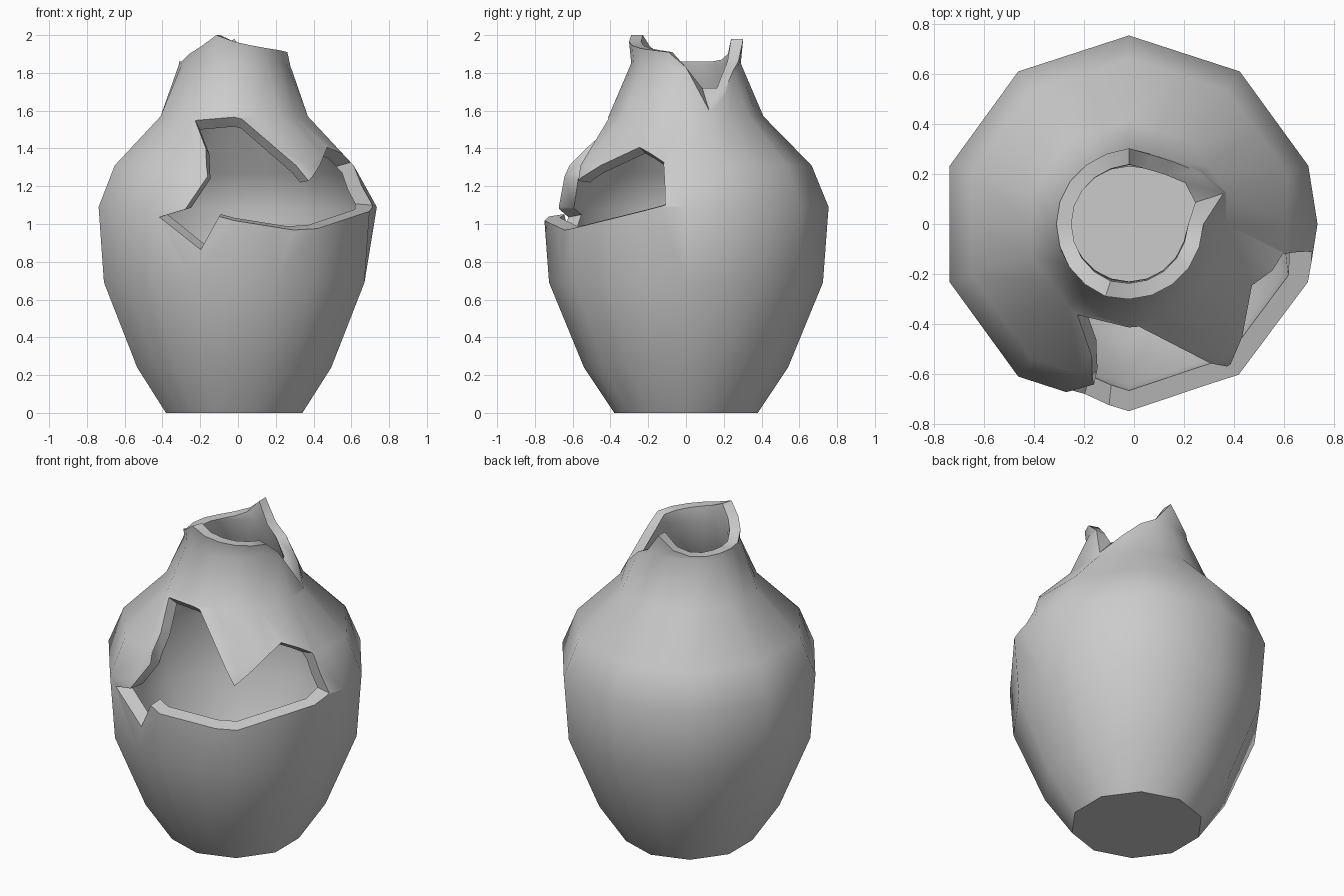
import bpy, bmesh, math
from mathutils import Vector

if "Cube" in bpy.data.objects:
    bpy.data.objects.remove(bpy.data.objects["Cube"])

CX = -0.02          # axis of the pot
N = 20              # ten flat sides, each split once for the jagged rim
OUTER = [(.38, 0), (.54, .24), (.725, .69), (.755, 1.09), (.665, 1.31), (.41, 1.57), (.29, 1.85), (.305, 2.0)]
INNER = [(.32, .07), (.465, .26), (.645, .70), (.67, 1.08), (.60, 1.27), (.35, 1.53), (.23, 1.85), (.24, 2.0)]
# Broken rim height every 18 degrees, starting at +x
RIM = [1.83, 1.60, 1.71, 1.81, 1.86, 1.98, 1.90, 1.87, 1.86, 1.86,
       1.86, 1.86, 1.90, 1.94, 2.0, 1.965, 1.945, 1.93, 1.92, 1.91]


def radius(profile, z):
    for (r0, z0), (r1, z1) in zip(profile, profile[1:]):
        if z <= z1:
            return r0 + (r1 - r0) * (z - z0) / (z1 - z0)
    return profile[-1][0]


def shell(bm, profile, rim):
    """Rings of one wall surface, from the base up to the broken rim."""
    rings = []
    for k, (r, z) in enumerate(profile):
        ring = []
        for i in range(N):
            zz, rr = z, r
            if k >= 6:
                zz = rim[i] if k == 7 else min(1.85, rim[i] - .02)
                rr = radius(profile, zz)
            elif i % 2 == 0 and not (i == 0 and k == 3):
                rr *= math.cos(math.pi / 10)
            a = i * 2 * math.pi / N
            ring.append(bm.verts.new((CX + rr * math.cos(a), rr * math.sin(a), zz)))
        rings.append(ring)
    for a, b in zip(rings, rings[1:]):
        bridge(bm, a, b)
    bm.faces.new(rings[0])
    return rings[-1]


def bridge(bm, a, b):
    for i in range(N):
        j = (i + 1) % N
        bm.faces.new((a[i], a[j], b[j], b[i]))


def make_object(name, bm):
    bmesh.ops.recalc_face_normals(bm, faces=bm.faces)
    me = bpy.data.meshes.new(name)
    bm.to_mesh(me)
    bm.free()
    ob = bpy.data.objects.new(name, me)
    bpy.context.collection.objects.link(ob)
    return ob


# Hollow pot with thick wall
bm = bmesh.new()
top_out = shell(bm, OUTER, RIM)
top_in = shell(bm, INNER, [max(z, 1.72) for z in RIM])
bridge(bm, top_out, top_in)
pot = make_object("broken_pot", bm)

# Jagged hole: a cone from the axis through the outline of the break
HOLE = [(-.42, -.63, 1.035), (-.20, -.69, .86), (-.10, -.725, 1.04), (.30, -.655, .965),
        (.715, -.11, 1.10), (.61, -.12, 1.33), (.48, -.25, 1.41), (.38, -.58, 1.23),
        (.02, -.41, 1.555), (-.23, -.37, 1.555), (-.17, -.53, 1.40), (-.155, -.62, 1.25),
        (-.27, -.65, 1.08)]
centre = Vector((CX, 0, 1.15))
aim = Vector((math.cos(math.radians(295)), math.sin(math.radians(295)), 0))
bm = bmesh.new()
apex = bm.verts.new(centre)
ring = []
for p in HOLE:
    d = Vector(p) - centre
    ring.append(bm.verts.new(centre + d * (1.1 / d.dot(aim))))
bm.faces.new(ring)
for a, b in zip(ring, ring[1:] + ring[:1]):
    bm.faces.new((a, b, apex))
cutter = make_object("hole_cutter", bm)
cutter.hide_render = True

mod = pot.modifiers.new("hole", 'BOOLEAN')
mod.operation = 'DIFFERENCE'
mod.solver = 'EXACT'
mod.object = cutter
bpy.context.view_layer.objects.active = pot
pot.select_set(True)
cutter.select_set(False)
bpy.ops.object.modifier_apply(modifier=mod.name)
bpy.data.objects.remove(cutter)

# Smooth body, sharp break edges
bpy.ops.object.shade_smooth_by_angle(angle=math.radians(45))
